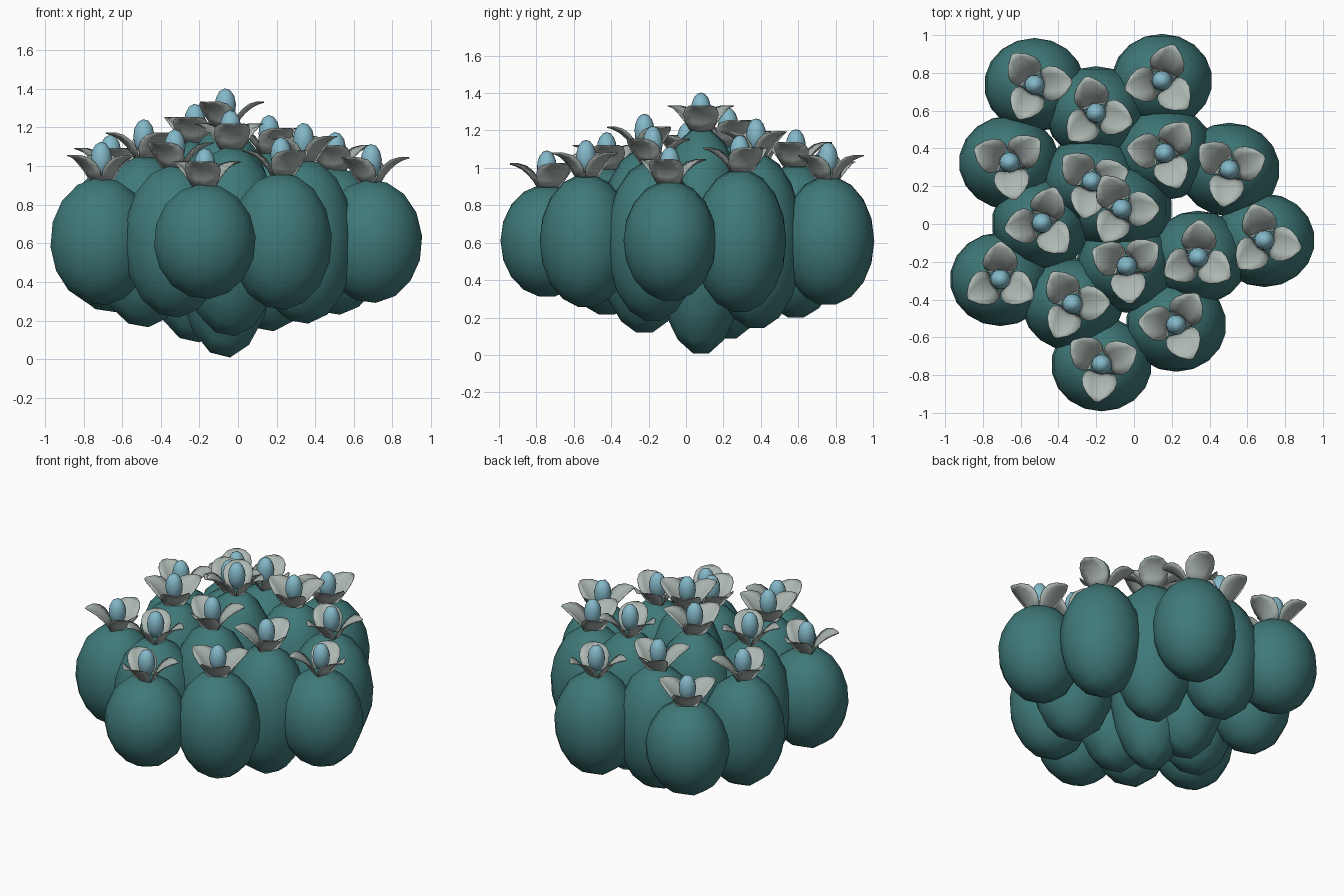
import bpy, bmesh, math
from mathutils import Matrix, Vector

if "Cube" in bpy.data.objects:
    bpy.data.objects.remove(bpy.data.objects["Cube"], do_unlink=True)


def material(name, rgb):
    m = bpy.data.materials.new(name)
    m.use_nodes = True
    m.diffuse_color = (*rgb, 1)
    node = next(n for n in m.node_tree.nodes if n.type == "BSDF_PRINCIPLED")
    node.inputs["Base Color"].default_value = (*rgb, 1)
    node.inputs["Roughness"].default_value = 0.8
    return m


TEAL = material("dark_teal", (0.05, 0.19, 0.19))
GREY = material("pale_grey_green", (0.42, 0.48, 0.45))
BLUE = material("light_blue", (0.23, 0.48, 0.58))


def finish(name, bm, mat, angle=180):
    bmesh.ops.recalc_face_normals(bm, faces=bm.faces)
    mesh = bpy.data.meshes.new(name)
    bm.to_mesh(mesh)
    bm.free()
    mesh.materials.append(mat)
    obj = bpy.data.objects.new(name, mesh)
    bpy.context.collection.objects.link(obj)
    bpy.ops.object.select_all(action="DESELECT")
    obj.select_set(True)
    bpy.context.view_layer.objects.active = obj
    bpy.ops.object.shade_smooth_by_angle(angle=math.radians(angle))
    return obj


def ellipsoid(name, centre, radii, mat, segments, rings):
    # The poles lie along y
    bm = bmesh.new()
    bmesh.ops.create_uvsphere(bm, u_segments=segments, v_segments=rings, radius=1)
    turn = Matrix.Rotation(math.pi / 2, 4, "X") @ Matrix.Rotation(math.radians(5), 4, "Z")
    bm.transform(Matrix.Translation(centre) @ Matrix.Diagonal((*radii, 1)) @ turn)
    return finish(name, bm, mat)


# Petal rows from base to tip: distance out, height, half width
PETAL = [(0.045, -0.03, 0.06), (0.07, 0.015, 0.085), (0.1, 0.05, 0.094),
         (0.135, 0.08, 0.085), (0.17, 0.098, 0.058), (0.2, 0.107, 0.012)]
ACROSS = (-1, -0.5, 0, 0.5, 1)


def petals(name, centre, heading):
    bm = bmesh.new()
    for k in range(3):
        place = Matrix.Translation(centre) @ Matrix.Rotation(heading + k * math.tau / 3, 4, "Z")
        rows = []
        for out, height, half in PETAL:
            # Folded along the middle, with the edges curling inward and up
            rows.append([bm.verts.new(place @ Vector((
                out - 0.15 * half * abs(s), half * s, height + 0.2 * half * abs(s))))
                for s in ACROSS])
        for a, b in zip(rows, rows[1:]):
            for j in range(len(ACROSS) - 1):
                bm.faces.new((a[j], b[j], b[j + 1], a[j + 1]))
    obj = finish(name, bm, GREY, 60)
    skin = obj.modifiers.new("thickness", "SOLIDIFY")
    skin.thickness = 0.005
    skin.offset = 0


# Spiral cluster: outer pods are shorter than the middle one
GOLDEN = math.radians(137.508)
for i in range(16):
    root = math.sqrt(i)
    heading = i * GOLDEN
    x = -0.065 + 0.2145 * root * math.cos(heading)
    y = 0.08 + 0.2145 * root * math.sin(heading)
    half_height = 0.613 - 0.08 * root
    top = 0.61 + half_height
    ellipsoid(f"pod_{i + 1}", (x, y, 0.61), (0.268, 0.248, half_height), TEAL, 16, 9)
    petals(f"petals_{i + 1}", (x, y, top), heading)
    ellipsoid(f"bud_{i + 1}", (x, y, top + 0.09), (0.055, 0.053, 0.09), BLUE, 12, 8)
